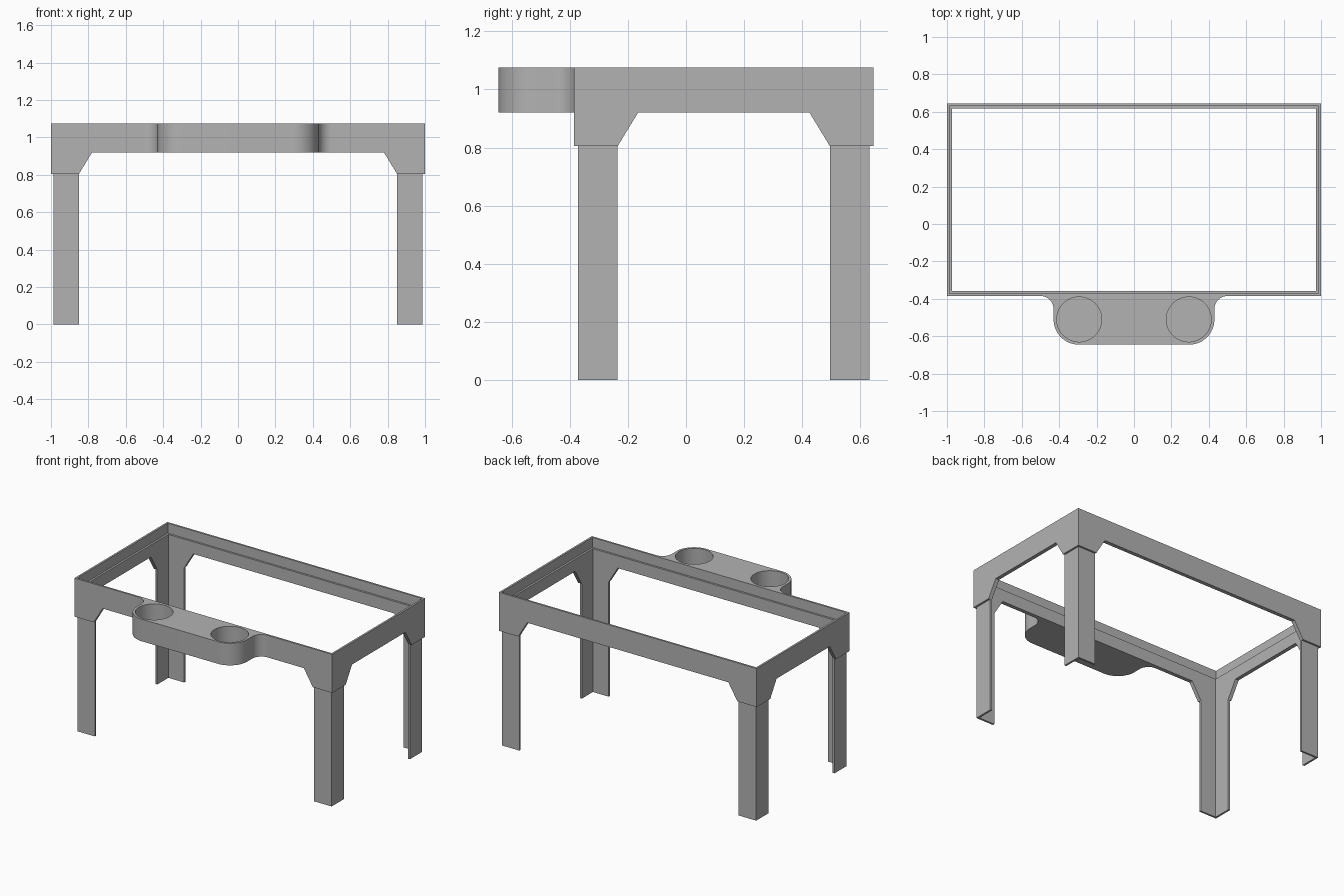
import bpy, bmesh
from math import sin, cos, radians
from mathutils import Vector

cube = bpy.data.objects.get("Cube")
if cube:
    bpy.data.objects.remove(cube, do_unlink=True)

# Single grey finish
grey = bpy.data.materials.new("plain_grey")
grey.use_nodes = True
COLOUR = (0.45, 0.45, 0.45, 1)
grey.diffuse_color = COLOUR
grey.node_tree.nodes["Principled BSDF"].inputs["Base Color"].default_value = COLOUR

X, Y0, Y1 = 1.0, -0.385, 0.645      # outer footprint of the frame
TOP, RAIL, FOOT = 1.075, 0.92, 0.805  # frame top, rail underside, gusset underside
THICK = 0.0135
CORNER, SLOPE = 0.15, 0.07          # gusset width and its slant


def finish(name, bm):
    mesh = bpy.data.meshes.new(name)
    bm.to_mesh(mesh)
    bm.free()
    mesh.materials.append(grey)
    obj = bpy.data.objects.new(name, mesh)
    bpy.context.collection.objects.link(obj)
    return obj


def apply(obj, mod):
    bpy.ops.object.select_all(action='DESELECT')
    obj.select_set(True)
    bpy.context.view_layer.objects.active = obj
    bpy.ops.object.modifier_apply(modifier=mod.name)


def wall_ring(name, inset, top, bottom):
    """Four walls with gusseted corners, thickened inwards."""
    x, y0, y1 = X - inset, Y0 + inset, Y1 - inset
    corners = [Vector(c) for c in ((-x, y0), (x, y0), (x, y1), (-x, y1))]
    a = CORNER - inset
    b = a + SLOPE
    bm = bmesh.new()
    for i, p in enumerate(corners):
        q = corners[(i + 1) % 4]
        length = (q - p).length
        along = (q - p) / length
        half = [(0, top), (0, bottom), (a, bottom), (a, FOOT), (b, RAIL)]
        if bottom == FOOT:
            half.pop(3)
        outline = half + [(length - s, z) for s, z in reversed(half)]
        bm.faces.new([bm.verts.new((*(p + along * s), z)) for s, z in outline])
    bmesh.ops.remove_doubles(bm, verts=bm.verts, dist=1e-5)
    obj = finish(name, bm)
    mod = obj.modifiers.new("thickness", 'SOLIDIFY')
    mod.thickness = THICK
    mod.offset = -1
    mod.use_even_offset = True
    apply(obj, mod)
    return obj


def arc(cx, cy, r, start, end, steps=16):
    angles = [radians(start + (end - start) * i / steps) for i in range(steps + 1)]
    return [(cx + r * cos(t), cy + r * sin(t)) for t in angles]


def prism(name, outline, z0, z1):
    bm = bmesh.new()
    face = bm.faces.new([bm.verts.new((x, y, z0)) for x, y in outline])
    ext = bmesh.ops.extrude_face_region(bm, geom=[face])
    verts = [v for v in ext["geom"] if isinstance(v, bmesh.types.BMVert)]
    bmesh.ops.translate(bm, verts=verts, vec=(0, 0, z1 - z0))
    bmesh.ops.recalc_face_normals(bm, faces=bm.faces)
    return finish(name, bm)


# Outer frame, and the inner liner that forms the ledge and the angle legs
wall_ring("outer_frame", 0, TOP, FOOT)
wall_ring("liner_and_legs", THICK, TOP - 0.07, 0)

# Cup holder shelf: flared at the frame, rounded at the front
CUP_X, CUP_Y = 0.293, -0.51
right = arc(0.5, Y0 - 0.07, 0.07, 90, 180) + arc(0.295, CUP_Y, 0.135, 0, -90)
left = [(-x, y) for x, y in reversed(right)]
holder = prism("cup_holder", right + left, RAIL, TOP)

# Blind cup wells
for side in (-1, 1):
    well = prism("well_cutter", arc(side * CUP_X, CUP_Y, 0.12, 0, 360, 64)[:-1],
                 RAIL + THICK, TOP + 0.1)
    well.hide_render = True
    mod = holder.modifiers.new("well", 'BOOLEAN')
    mod.operation = 'DIFFERENCE'
    mod.solver = 'EXACT'
    mod.object = well
    apply(holder, mod)
    bpy.data.objects.remove(well, do_unlink=True)

bpy.ops.object.select_all(action='DESELECT')
holder.select_set(True)
bpy.context.view_layer.objects.active = holder
bpy.ops.object.shade_smooth_by_angle(angle=radians(30))
